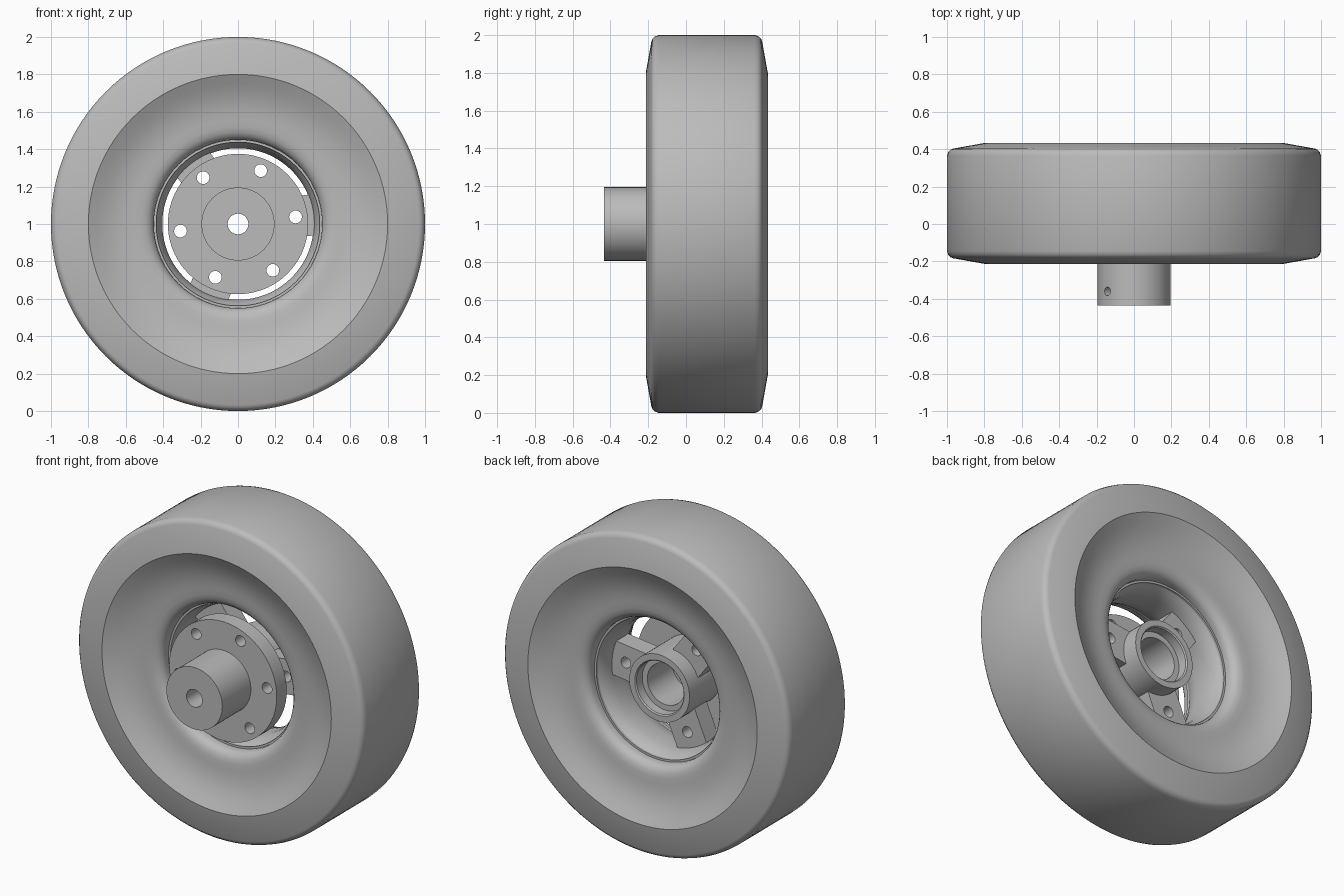
import bpy, bmesh, math
from mathutils import Matrix, Vector

cube = bpy.data.objects.get("Cube")
if cube:
    bpy.data.objects.remove(cube, do_unlink=True)

AXLE = Vector((0, 0, 1))
MID = 0.11                     # middle plane of the wheel
SPOKES = [math.radians(a) for a in (7, 127, 247)]

grey = bpy.data.materials.new("plain grey")
grey.use_nodes = True
grey.diffuse_color = (0.5, 0.5, 0.5, 1)
grey.node_tree.nodes["Principled BSDF"].inputs["Base Color"].default_value = (0.5, 0.5, 0.5, 1)


def finish(name, bm):
    bmesh.ops.recalc_face_normals(bm, faces=bm.faces)
    mesh = bpy.data.meshes.new(name)
    bm.to_mesh(mesh)
    bm.free()
    mesh.materials.append(grey)
    obj = bpy.data.objects.new(name, mesh)
    bpy.context.collection.objects.link(obj)
    return obj


def lathe(name, profile, steps):
    """Turn a closed (radius, y) profile around the axle."""
    bm = bmesh.new()
    verts = [bm.verts.new((r, y, 1)) for r, y in profile]
    edges = [bm.edges.new((v, verts[i - 1])) for i, v in enumerate(verts)]
    bmesh.ops.spin(bm, geom=verts + edges, cent=AXLE, axis=(0, 1, 0),
                   angle=math.tau, steps=steps)
    bmesh.ops.remove_doubles(bm, verts=bm.verts, dist=0.0005)
    return finish(name, bm)


def radial(angle, r, y):
    return Vector((r * math.cos(angle), y, 1 + r * math.sin(angle)))


def drill(obj, centre, direction, radius, depth):
    """Cut a round hole through a part."""
    bm = bmesh.new()
    turn = Vector(direction).to_track_quat('Z', 'Y').to_matrix().to_4x4()
    bmesh.ops.create_cone(bm, cap_ends=True, segments=24, radius1=radius,
                          radius2=radius, depth=depth,
                          matrix=Matrix.Translation(centre) @ turn)
    cutter = finish("drill_cutter", bm)
    cutter.hide_render = True
    mod = obj.modifiers.new("hole", 'BOOLEAN')
    mod.operation = 'DIFFERENCE'
    mod.solver = 'EXACT'
    mod.object = cutter
    bpy.context.view_layer.objects.active = obj
    bpy.ops.object.modifier_apply(modifier=mod.name)
    bpy.data.objects.remove(cutter, do_unlink=True)


# Tyre and rim: front half of the section, mirrored to the back
half = [(0.405, 0.06), (0.412, 0.02), (0.425, -0.015), (0.437, -0.035),
        (0.437, -0.05), (0.45, -0.05), (0.45, -0.08), (0.457, -0.098),
        (0.47, -0.113), (0.49, -0.125), (0.52, -0.131), (0.56, -0.134),
        (0.6, -0.138), (0.65, -0.148), (0.7, -0.164), (0.75, -0.187),
        (0.8, -0.213), (0.968, -0.183), (0.982, -0.177), (0.993, -0.165),
        (1.0, -0.145)]
back = [(r, 2 * MID - y) for r, y in reversed(half)]
parts = [lathe("tyre_and_rim", half + back, 128)]

# Wheel hub with a stepped bearing bore
parts.append(lathe("wheel_hub", [(0.13, -0.05), (0.21, -0.05), (0.21, 0.265),
                                 (0.172, 0.265), (0.165, 0.258), (0.165, 0.2),
                                 (0.13, 0.2)], 64))

# Three spokes, each with a bolt hole
for i, angle in enumerate(SPOKES):
    bm = bmesh.new()
    place = (Matrix.Translation(radial(angle, 0.3, MID - 0.01))
             @ Matrix.Rotation(-angle, 4, 'Y') @ Matrix.Diagonal((0.24, 0.12, 0.22, 1)))
    bmesh.ops.create_cube(bm, size=1, matrix=place)
    spoke = finish(f"spoke_{i + 1}", bm)
    drill(spoke, radial(angle, 0.31, MID), (0, 1, 0), 0.034, 0.4)
    parts.append(spoke)

# Shaft adapter: flange plate and sleeve with bolt holes and a set screw hole
adapter = lathe("shaft_adapter", [(0.055, -0.435), (0.195, -0.435), (0.195, -0.15),
                                  (0.375, -0.15), (0.375, -0.05), (0.055, -0.05)], 72)
for k in range(6):
    drill(adapter, radial(SPOKES[0] + k * math.pi / 3, 0.31, -0.1), (0, 1, 0), 0.034, 0.3)
screw = math.radians(137)
drill(adapter, radial(screw, 0.14, -0.36), radial(screw, 1, 0) - AXLE, 0.023, 0.2)
parts.append(adapter)

# Smooth round surfaces, sharp edges kept
bpy.ops.object.select_all(action='DESELECT')
for obj in parts:
    obj.select_set(True)
bpy.context.view_layer.objects.active = parts[0]
bpy.ops.object.shade_smooth_by_angle(angle=math.radians(30))
